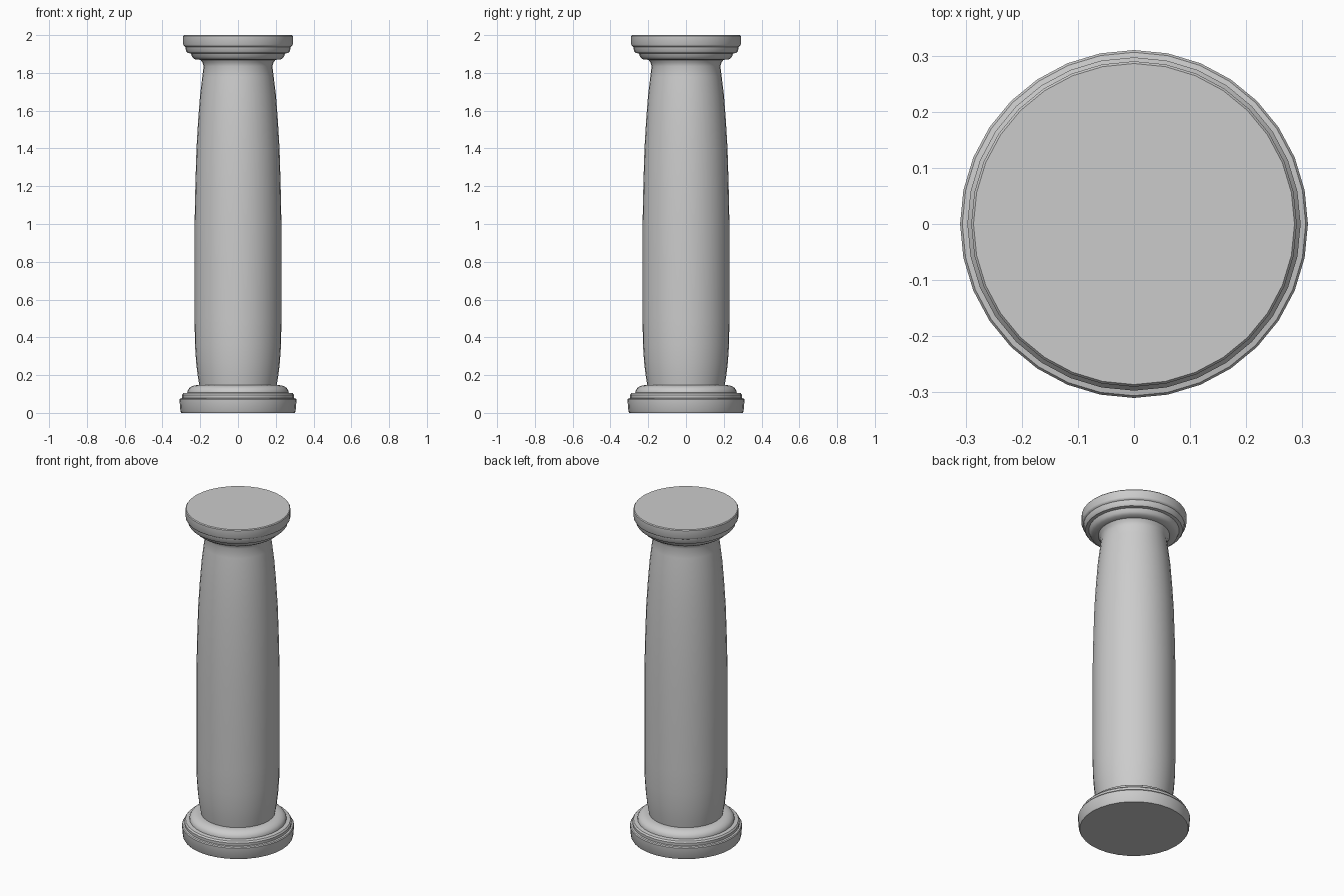
import bpy, bmesh, math

if "Cube" in bpy.data.objects:
    bpy.data.objects.remove(bpy.data.objects["Cube"])

SIDES = 32

def lathe(name, profile):
    """Closed solid of revolution from (radius, z) points, bottom to top."""
    bm = bmesh.new()
    rings = []
    for r, z in profile:
        rings.append([bm.verts.new((r * math.cos(2 * math.pi * i / SIDES),
                                    r * math.sin(2 * math.pi * i / SIDES), z))
                      for i in range(SIDES)])
    for a, b in zip(rings, rings[1:]):
        for i in range(SIDES):
            j = (i + 1) % SIDES
            bm.faces.new((a[i], a[j], b[j], b[i]))
    bm.faces.new(rings[0][::-1])
    bm.faces.new(rings[-1])
    mesh = bpy.data.meshes.new(name)
    bm.to_mesh(mesh)
    bm.free()
    obj = bpy.data.objects.new(name, mesh)
    bpy.context.collection.objects.link(obj)
    bpy.ops.object.select_all(action='DESELECT')
    obj.select_set(True)
    bpy.context.view_layer.objects.active = obj
    bpy.ops.object.shade_smooth_by_angle(angle=math.radians(35))
    return obj

# whole column turned as one piece: stepped base, swelling shaft, stepped capital
base = [(0.300, 0.0), (0.305, 0.008), (0.31, 0.07), (0.306, 0.076),
        (0.296, 0.078), (0.297, 0.095), (0.290, 0.104), (0.268, 0.107),
        (0.267, 0.118), (0.258, 0.132), (0.240, 0.143), (0.220, 0.147)]
shaft = [(0.205, 0.147), (0.214, 0.20), (0.222, 0.27), (0.228, 0.36),
         (0.230, 0.50), (0.230, 0.75), (0.230, 1.0), (0.226, 1.20),
         (0.220, 1.40), (0.211, 1.55), (0.201, 1.68), (0.189, 1.78),
         (0.182, 1.835)]
capital = [(0.188, 1.855), (0.198, 1.869), (0.228, 1.872), (0.242, 1.883),
           (0.250, 1.903), (0.268, 1.906), (0.275, 1.915), (0.279, 1.938),
           (0.286, 1.942), (0.290, 1.950), (0.290, 1.995), (0.286, 2.0)]
lathe("column", base + shaft + capital)
